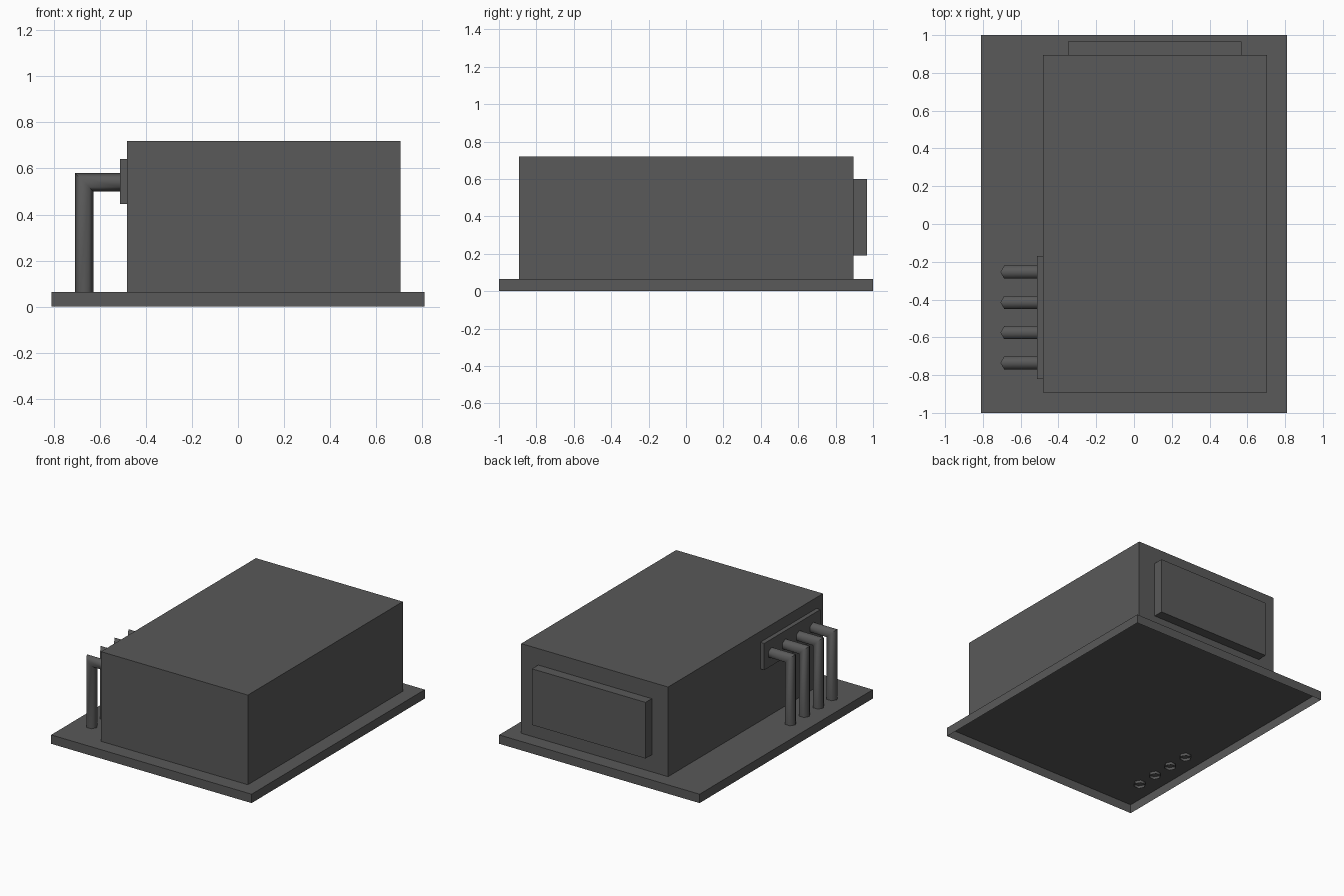
import bpy, bmesh
from math import cos, sin, pi, radians

cube = bpy.data.objects.get("Cube")
if cube:
    bpy.data.objects.remove(cube, do_unlink=True)

grey = bpy.data.materials.new("dark grey")
grey.use_nodes = True
colour = (0.1, 0.1, 0.1, 1)
grey.diffuse_color = colour
bsdf = next(n for n in grey.node_tree.nodes if n.type == 'BSDF_PRINCIPLED')
bsdf.inputs["Base Color"].default_value = colour


def finish(name, bm):
    mesh = bpy.data.meshes.new(name)
    bm.to_mesh(mesh)
    bm.free()
    mesh.materials.append(grey)
    obj = bpy.data.objects.new(name, mesh)
    bpy.context.collection.objects.link(obj)
    return obj


def box(name, x, y, z, open_bottom=False):
    """Box spanning the given ranges, optionally without its underside."""
    bm = bmesh.new()
    bmesh.ops.create_cube(bm, size=1)
    for v in bm.verts:
        v.co = [(a + b) / 2 + c * (b - a) for c, (a, b) in zip(v.co, (x, y, z))]
    bm.normal_update()
    if open_bottom:
        under = [f for f in bm.faces if f.normal.z < -0.5]
        bmesh.ops.delete(bm, geom=under, context='FACES_ONLY')
    return finish(name, bm)


def pipe(name, y, x=-0.667, z=0.54, radius=0.04, sides=6):
    """Open six-sided tube rising from the base and mitred into the side plate."""
    bm = bmesh.new()
    rings = [[], [], []]
    for k in range(sides):
        c, s = radius * cos(2 * pi * k / sides), radius * sin(2 * pi * k / sides)
        rings[0].append(bm.verts.new((x + c, y + s, 0.045)))
        rings[1].append(bm.verts.new((x + c, y + s, z - c)))
        rings[2].append(bm.verts.new((-0.513, y + s, z - c)))
    for low, high in zip(rings, rings[1:]):
        for k in range(sides):
            n = (k + 1) % sides
            bm.faces.new((low[k], low[n], high[n], high[k]))
    obj = finish(name, bm)
    bpy.ops.object.select_all(action='DESELECT')
    obj.select_set(True)
    bpy.context.view_layer.objects.active = obj
    bpy.ops.object.shade_smooth_by_angle(angle=radians(65))


# Hollow base tray and main housing
box("base", (-0.81, 0.81), (-1, 1), (0, 0.065), open_bottom=True)
box("housing", (-0.482, 0.705), (-0.893, 0.895), (0.065, 0.72))

# Raised panels on the back and the right side
box("back_panel", (-0.35, 0.568), (0.895, 0.967), (0.19, 0.60))
box("side_plate", (-0.513, -0.482), (-0.82, -0.17), (0.445, 0.64))

# Row of bent pipes
for i in range(4):
    pipe(f"pipe_{i + 1}", -0.255 - 0.16 * i)
